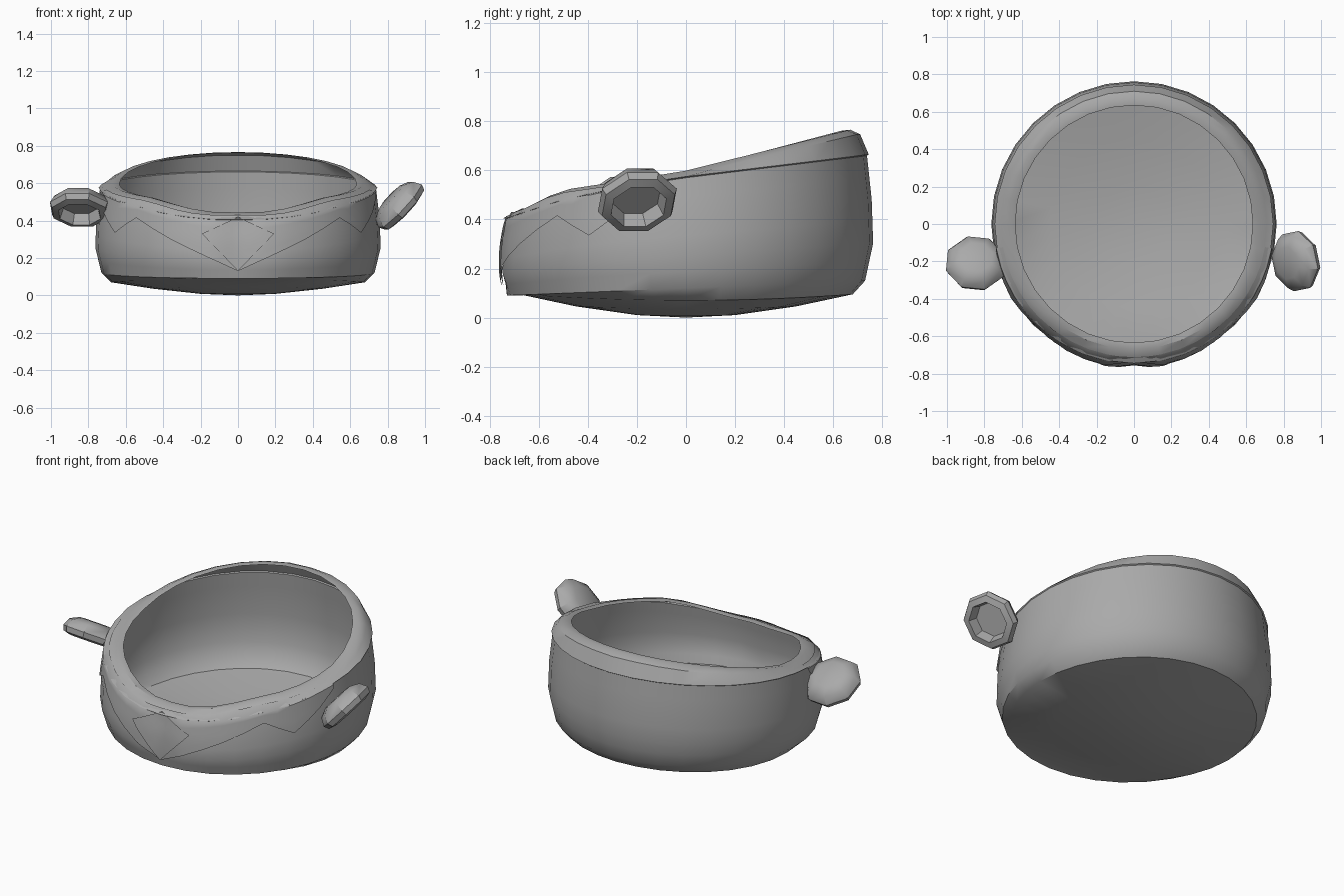
import bpy, bmesh
from math import sin, cos, radians, degrees, asin, pi
from mathutils import Vector

if "Cube" in bpy.data.objects:
    bpy.data.objects.remove(bpy.data.objects["Cube"], do_unlink=True)

grey = bpy.data.materials.new("warm_grey")
grey.use_nodes = True
colour = (0.4, 0.4, 0.4, 1)
grey.diffuse_color = colour
grey.node_tree.nodes["Principled BSDF"].inputs["Base Color"].default_value = colour
SEGMENTS = 32


def interp(table, t):
    """Piecewise linear lookup."""
    if t <= table[0][0]:
        return table[0][1]
    for (a, va), (b, vb) in zip(table, table[1:]):
        if t <= b:
            return va + (vb - va) * (t - a) / (b - a)
    return table[-1][1]


def finish(bm, name, angle=35):
    bmesh.ops.recalc_face_normals(bm, faces=bm.faces)
    mesh = bpy.data.meshes.new(name)
    bm.to_mesh(mesh)
    bm.free()
    obj = bpy.data.objects.new(name, mesh)
    bpy.context.collection.objects.link(obj)
    mesh.materials.append(grey)
    bpy.ops.object.select_all(action="DESELECT")
    obj.select_set(True)
    bpy.context.view_layer.objects.active = obj
    bpy.ops.object.shade_smooth_by_angle(angle=radians(angle))
    return obj


def grid(bm, rows, closed=False):
    """Skin rows of points with quads."""
    vs = [[bm.verts.new(p) for p in row] for row in rows]
    for r0, r1 in zip(vs, vs[1:]):
        n = len(r0)
        for i in range(n if closed else n - 1):
            j = (i + 1) % n
            bm.faces.new((r0[i], r0[j], r1[j], r1[i]))
    return vs


# Shape of the bowl: angle 0 is the front
RIM = [(-.62, .44), (-.48, .515), (-.2, .56), (0, .595), (.63, .762)]
LIP = [(-.73, .40), (-.5, .475), (-.2, .54), (0, .57), (.74, .66)]
WALL = [(0, .73), (.3, .763), (.65, .757), (1, .738)]


def polar(a, r, z):
    return Vector((r * sin(a), -r * cos(a), z))


def low_z(a):
    return .12 - .03 * cos(a)


def lip_z(a):
    return interp(LIP, -.74 * cos(a))


def wall_point(a, z, out=0.0):
    f = (z - low_z(a)) / (lip_z(a) - low_z(a))
    off = abs((a + pi) % (2 * pi) - pi)
    dip = .025 * max(0, 1 - off / (2 * pi / SEGMENTS))
    return polar(a, interp(WALL, f) - dip * min(1, max(0, f * 3)) + out, z)


# Bowl shell, from the underside up to the opening
angles = [2 * pi * i / SEGMENTS for i in range(SEGMENTS)]
rows = []
for r, z in ((.2, .008), (.45, .035), (.68, .07)):
    rows.append([polar(a, r, z + .025 * (r / .68) ** 2 * cos(a) ** 2) for a in angles])
for f in (0, .15, .3, .48, .65, .83, 1):
    rows.append([wall_point(a, low_z(a) + f * (lip_z(a) - low_z(a))) for a in angles])
rows.append([polar(a, .745, lip_z(a) + .005) for a in angles])
rows.append([polar(a, .71, interp(RIM, -.64 * cos(a)) - .015) for a in angles])
rows.append([polar(a, .67, interp(RIM, -.63 * cos(a)) + .004) for a in angles])
rows.append([polar(a, .635, interp(RIM, -.63 * cos(a))) for a in angles])
bm = bmesh.new()
vs = grid(bm, rows, True)
centre = bm.verts.new((0, 0, 0))
for i in range(SEGMENTS):
    bm.faces.new((centre, vs[0][i], vs[0][i - 1]))
finish(bm, "bowl_shell")

# Raised fringe with a zigzag lower edge, round the front
ZIGZAG = [(0, .13), (28, .30), (46, .415), (59, .335), (72, .45), (80, .53)]
fringe = sorted({s * d for s in (-1, 1) for d in (0, 7, 11.25, 20, 28, 37, 46, 52, 59, 66, 72, 80)})
rows = []
for k in range(6):
    row = []
    for d in fringe:
        a = radians(d)
        low, top = interp(ZIGZAG, abs(d)), lip_z(a)
        row.append(wall_point(a, low + (top - low) * k / 5, .01))
    rows.append(row)
rows.append([polar(radians(d), .712, interp(RIM, -.64 * cos(radians(d))) - .01) for d in fringe])
bm = bmesh.new()
grid(bm, rows)
finish(bm, "front_fringe", 40)

# Diamond snout lying on the fringe
left, right, bottom, top = [Vector(p) for p in ((.19, .33), (-.19, .33), (0, .13), (0, .42))]
rows = []
for i in range(7):
    u = i / 6
    row = []
    for j in range(7):
        v = j / 6
        p = bottom * (1 - u) * (1 - v) + left * u * (1 - v) + right * v * (1 - u) + top * u * v
        row.append(wall_point(asin(p.x / .76), p.y, .018))
    rows.append(row)
bm = bmesh.new()
grid(bm, rows)
finish(bm, "snout_diamond")


# Eight-sided cupped ears, each tilted its own way
def ear(name, location, facing):
    profile = ((.09, -.06), (.145, -.035), (.168, .01), (.155, .04), (.118, .05), (.1, -.01))
    ring = [2 * pi * (i + .5) / 8 for i in range(8)]
    bm = bmesh.new()
    vs = grid(bm, [[(r * cos(a), r * sin(a), z) for a in ring] for r, z in profile], True)
    bm.faces.new(vs[0])
    bm.faces.new(vs[-1])
    obj = finish(bm, name, 40)
    obj.location = location
    obj.rotation_euler = Vector(facing).to_track_quat("Z", "Y").to_euler()


ear("left_ear", (.86, -.2, .485), (.72, .15, -.68))
ear("right_ear", (-.845, -.205, .475), (-.05, -.5, -.86))
